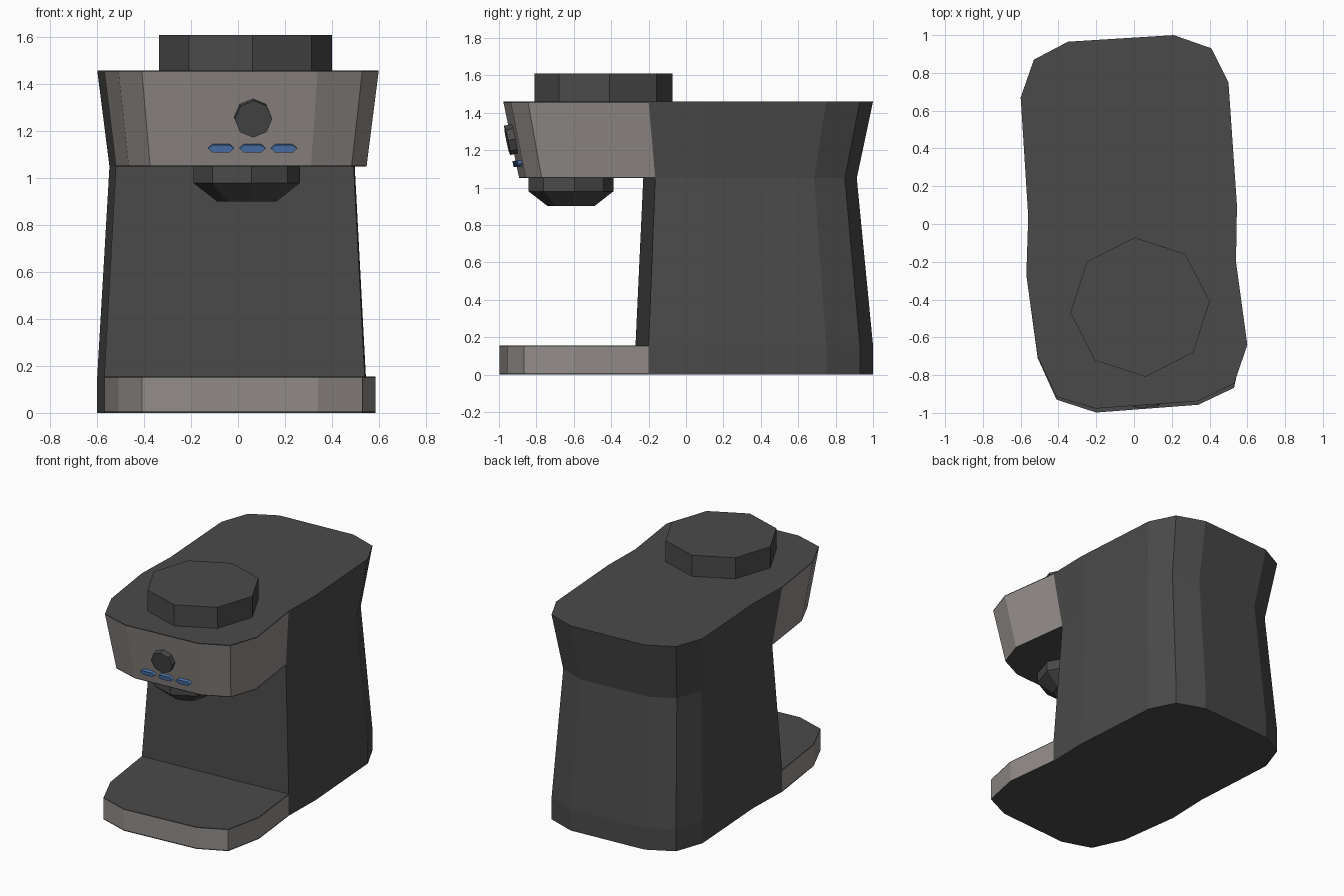
import bpy, bmesh, math
from mathutils import Matrix, Vector

if "Cube" in bpy.data.objects:
    bpy.data.objects.remove(bpy.data.objects["Cube"])


def material(name, r, g, b):
    m = bpy.data.materials.new(name)
    m.diffuse_color = (r, g, b, 1)
    m.use_nodes = True
    m.node_tree.nodes["Principled BSDF"].inputs["Base Color"].default_value = m.diffuse_color
    return m


DARK = material("charcoal", 0.068, 0.068, 0.068)
STEEL = material("warm_grey", 0.29, 0.265, 0.25)
BLUE = material("button_blue", 0.075, 0.19, 0.44)


def waist(z):
    """Pinch of the plan outline: narrowest under the head."""
    if z <= 0.155:
        return 0.0
    return (z - 0.155) / 0.895 if z <= 1.05 else (1.46 - z) / 0.41


def pinch(p, z):
    t = waist(z)
    s = 1 - 0.087 * t
    dy = 0.018 * t if -0.3 < p[1] < -0.1 else 0
    return (p[0] * s, p[1] * s + dy, z)


def finish(name, bm, mats):
    me = bpy.data.meshes.new(name)
    bm.to_mesh(me)
    bm.free()
    for m in mats:
        me.materials.append(m)
    ob = bpy.data.objects.new(name, me)
    bpy.context.collection.objects.link(ob)
    return ob


def loft(name, outline, levels, keep_seam=lambda z: False, banded=False):
    """Stack pinched copies of an outline; the closing seam is the body/head joint."""
    bm = bmesh.new()
    rings = [[bm.verts.new(pinch(p, z)) for p in outline] for z in levels]
    n = len(outline)
    for k in range(len(levels) - 1):
        a, b = rings[k], rings[k + 1]
        for i in range(n):
            j = (i + 1) % n
            if i == n - 1 and not keep_seam(levels[k]):
                continue
            f = bm.faces.new((a[i], a[j], b[j], b[i]))
            # metal band between thin dark rims
            f.material_index = int(banded and k == 1)
    bm.faces.new(rings[0][::-1])
    bm.faces.new(rings[-1])
    return finish(name, bm, [DARK, STEEL])


def prism(name, profile, radii, mat, matrix):
    """Stack scaled copies of a flat profile: radii = [(height, scale)]."""
    bm = bmesh.new()
    rings = [[bm.verts.new((x * s, y * s, h)) for x, y in profile] for h, s in radii]
    n = len(profile)
    for a, b in zip(rings, rings[1:]):
        for i in range(n):
            j = (i + 1) % n
            bm.faces.new((a[i], a[j], b[j], b[i]))
    bm.faces.new(rings[0][::-1])
    bm.faces.new(rings[-1])
    bm.transform(matrix)
    bmesh.ops.recalc_face_normals(bm, faces=bm.faces)
    return finish(name, bm, [mat])


def octagon(turn):
    return [(math.cos(math.radians(turn + 45 * i)), math.sin(math.radians(turn + 45 * i)))
            for i in range(8)]


# Rear column, full height
left, right = (-0.57, -0.27), (0.54, -0.20)
back = [right, (0.545, 0.1), (0.50, 0.75), (0.41, 0.93), (0.21, 1.0), (-0.35, 0.965),
        (-0.53, 0.87), (-0.60, 0.67), (-0.56, 0.04), left]
loft("column", back, [0, 0.155, 1.05, 1.46], keep_seam=lambda z: 0.1 < z < 1)

# Drip base and overhanging head with metal bands
base = [left, (-0.51, -0.71), (-0.41, -0.93), (-0.20, -0.998), (0.34, -0.957),
        (0.53, -0.867), (0.585, -0.60), right]
head = [left, (-0.51, -0.70), (-0.41, -0.915), (-0.205, -0.977), (0.34, -0.938),
        (0.53, -0.845), (0.60, -0.64), right]
loft("drip_base", base, [0, 0.008, 0.149, 0.155], banded=True)
loft("head", head, [1.05, 1.056, 1.453, 1.46], banded=True)

# Hopper lid and brewing spout
prism("hopper_lid", octagon(4.6), [(1.46, 0.37), (1.61, 0.37)], DARK,
      Matrix.Translation((0.032, -0.44, 0)))
prism("spout", octagon(5), [(0.90, 0.125), (0.98, 0.228), (1.05, 0.228)], DARK,
      Matrix.Translation((0.037, -0.615, 0)))


def on_front(x, z):
    """Matrix placing local z outward on the leaning front of the head."""
    s = 1 - 0.087 * waist(z)
    y = (-0.977 + (x / s + 0.205) * 0.039 / 0.545) * s
    turn = Matrix.Rotation(math.radians(4), 4, 'Z')
    lean = Matrix.Rotation(math.radians(90 + 11.5), 4, 'X')
    return Matrix.Translation((x, y, z)) @ turn @ lean


# Dial and three buttons
prism("dial", octagon(0), [(-0.005, 0.08), (0.04, 0.08)], DARK, on_front(0.063, 1.26))
hexa = [(0.055, 0), (0.037, 0.016), (-0.037, 0.016), (-0.055, 0), (-0.037, -0.016), (0.037, -0.016)]
for i in range(3):
    prism(f"button_{i + 1}", hexa, [(-0.005, 1), (0.022, 1)], BLUE,
          on_front(-0.073 + 0.134 * i, 1.13))
